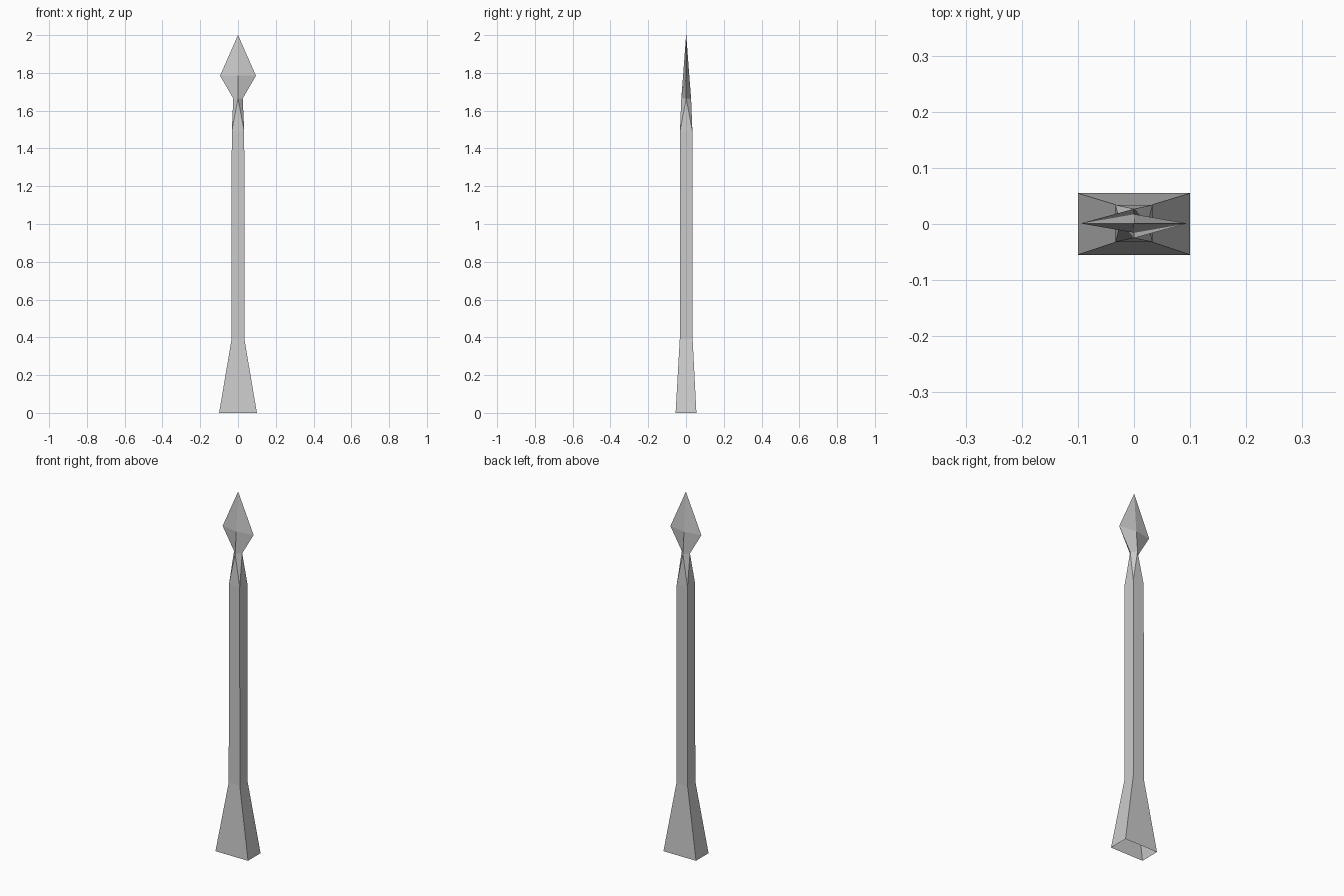
import bpy, bmesh

if "Cube" in bpy.data.objects:
    bpy.data.objects.remove(bpy.data.objects["Cube"])

OFF = 0.001  # shaft sits a hair behind the base centre


def make(name, rings, faces_between):
    """Build an object from four-point rings, joined by the given face builder."""
    bm = bmesh.new()
    rows = [[bm.verts.new(p) for p in r] for r in rings]
    for a, b in zip(rows, rows[1:]):
        faces_between(bm, a, b)
    bmesh.ops.recalc_face_normals(bm, faces=bm.faces)
    mesh = bpy.data.meshes.new(name)
    bm.to_mesh(mesh)
    bm.free()
    ob = bpy.data.objects.new(name, mesh)
    bpy.context.collection.objects.link(ob)
    return ob


def square(x, y, z, cy=OFF):
    return [(x, y + cy, z), (-x, y + cy, z), (-x, cy - y, z), (x, cy - y, z)]


def diamond(x, y, z, cy=OFF):
    return [(x, cy, z), (0, y + cy, z), (-x, cy, z), (0, cy - y, z)]


def quads(bm, a, b):
    for i in range(4):
        j = (i + 1) % 4
        bm.faces.new((a[i], a[j], b[j], b[i]))


def twist(bm, a, b):
    # square corners to diamond points, as alternating triangles
    for i in range(4):
        j = (i + 1) % 4
        bm.faces.new((a[i], b[j], b[i]))
        bm.faces.new((a[i], a[j], b[j]))


# flared socket at the bottom, open underneath
foot = make("flared_base", [square(0.1, 0.055, 0, 0), square(0.034, 0.034, 0.39)], quads)

# square shaft
shaft = make("shaft", [square(0.034, 0.034, 0.39), square(0.033, 0.033, 1.49)], quads)

# collar turning the square shaft into a diamond neck
collar = make("collar", [square(0.033, 0.033, 1.49), diamond(0.025, 0.026, 1.665)], twist)

# flat spear head, drawn in to a tip
head = make("spear_head", [diamond(0.025, 0.026, 1.665),
                           diamond(0.095, 0.0165, 1.785),
                           diamond(0.0005, 0.0005, 2.0)], quads)
